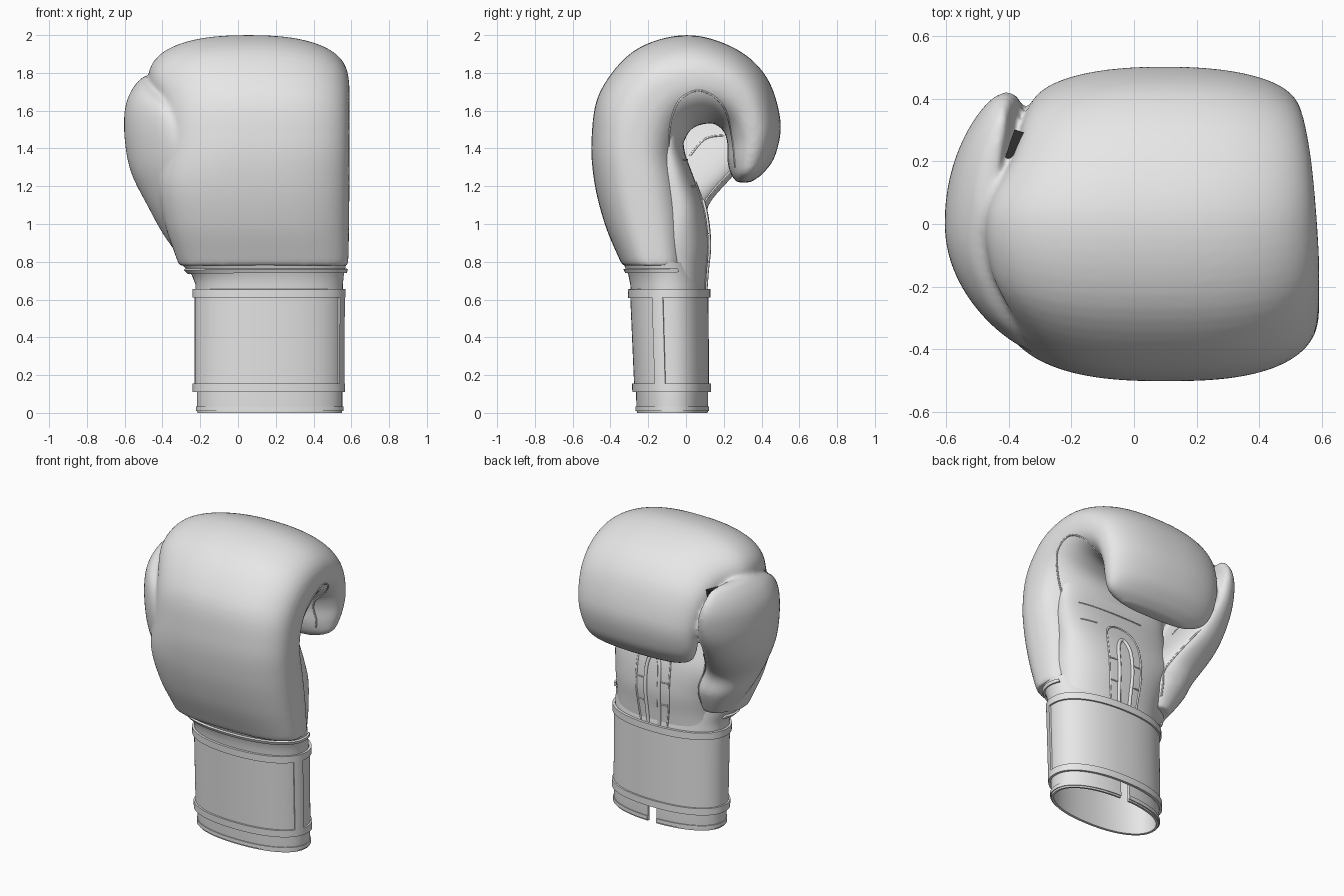
import bpy, bmesh, math
from mathutils import Vector
from mathutils.bvhtree import BVHTree

cube = bpy.data.objects.get("Cube")
if cube:
    bpy.data.objects.remove(cube, do_unlink=True)


def material(name, value):
    m = bpy.data.materials.new(name)
    m.use_nodes = True
    colour = (value, value, value, 1)
    m.diffuse_color = colour
    node = next(n for n in m.node_tree.nodes if n.type == "BSDF_PRINCIPLED")
    node.inputs["Base Color"].default_value = colour
    return m


GREY = material("grey leather", 0.8)
DARK = material("dark strap", 0.03)


def spow(value, power):
    return math.copysign(abs(value) ** power, value)


def level(z, x0, x1, y0, y1):
    """A horizontal section in the general form."""
    return (x0, x1, y0, z, y1, z)


def smooth_path(points, steps):
    """Catmull-Rom points through tuples of any length."""
    if steps == 1:
        return points
    out = []
    last = len(points) - 1
    for i in range(last):
        a, b, c, d = (points[max(0, min(last, i + k))] for k in (-1, 0, 1, 2))
        for s in range(steps):
            t = s / steps
            out.append(tuple(
                0.5 * (2 * q + (r - p) * t + (2 * p - 5 * q + 4 * r - w) * t * t
                       + (3 * q - p - 3 * r + w) * t ** 3)
                for p, q, r, w in zip(a, b, c, d)))
    out.append(points[-1])
    return out


def loft(bm, sections, steps=6, segs=96, power=(2.2, 2.2), bow=0):
    """Skin rounded sections: left x, right x, outer (y, z), inner (y, z).
    Power sets the squareness at each end; the bow bends front and back
    toward +x."""
    rings = []
    path = smooth_path(sections, steps)
    for i, (x0, x1, oy, oz, iy, iz) in enumerate(path):
        t = i / (len(path) - 1)
        e = 2 / (power[0] * (1 - t) + power[1] * t)
        centre = Vector(((x0 + x1) / 2, (oy + iy) / 2, (oz + iz) / 2))
        half = Vector((0, (iy - oy) / 2, (iz - oz) / 2))
        ring = []
        for k in range(segs):
            a = math.tau * k / segs
            p = centre + half * spow(math.sin(a), e)
            p.x += (x1 - x0) / 2 * spow(math.cos(a), e)
            p.x += bow * p.y ** 2 * (2 if p.y < 0 else 1)
            ring.append(bm.verts.new(p))
        rings.append(ring)
    for lo, hi in zip(rings, rings[1:]):
        for k in range(segs):
            n = (k + 1) % segs
            bm.faces.new((lo[k], lo[n], hi[n], hi[k]))
    bm.faces.new(rings[0])
    bm.faces.new(rings[-1])
    bmesh.ops.recalc_face_normals(bm, faces=bm.faces)


def finish(name, bm, mat=GREY):
    me = bpy.data.meshes.new(name)
    bm.to_mesh(me)
    bm.free()
    ob = bpy.data.objects.new(name, me)
    bpy.context.collection.objects.link(ob)
    me.materials.append(mat)
    bpy.ops.object.select_all(action="DESELECT")
    ob.select_set(True)
    bpy.context.view_layer.objects.active = ob
    bpy.ops.object.shade_smooth_by_angle(angle=math.radians(40))
    return ob


def shell(name, sections, keep, thickness, offset):
    """Open tube, trimmed by a rule on face centres, then thickened."""
    bm = bmesh.new()
    loft(bm, sections, steps=1)
    drop = [f for f in bm.faces
            if len(f.verts) > 4 or not keep(f.calc_center_median())]
    bmesh.ops.delete(bm, geom=drop, context="FACES")
    ob = finish(name, bm)
    mod = ob.modifiers.new("thickness", "SOLIDIFY")
    mod.thickness, mod.offset = thickness, offset
    bpy.ops.object.modifier_apply(modifier=mod.name)
    bpy.ops.object.shade_smooth_by_angle(angle=math.radians(40))


def seam(name, target, points, toward, radius=0.005):
    """Thin cord projected onto the target along a direction."""
    tree = BVHTree.FromObject(target, bpy.context.evaluated_depsgraph_get())
    spots = []
    for p in smooth_path(points, 8):
        hit = tree.ray_cast(Vector(p), Vector(toward))[0]
        spots.append(hit or tree.find_nearest(Vector(p))[0])
    cu = bpy.data.curves.new(name, "CURVE")
    cu.dimensions = "3D"
    cu.bevel_depth, cu.bevel_resolution = radius, 2
    sp = cu.splines.new("POLY")
    sp.points.add(len(spots) - 1)
    for pt, co in zip(sp.points, spots):
        pt.co = (*co, 1)
    cu.materials.append(GREY)
    ob = bpy.data.objects.new(name, cu)
    bpy.context.collection.objects.link(ob)


# Padded hand curling over the top, blended with the thumb
hand = [
    (-.31, .58, -.335, .78, .02, .78), (-.33, .585, -.36, .83, .02, .83),
    (-.39, .588, -.43, 1, .02, 1.02), (-.42, .59, -.485, 1.22, 0, 1.2),
    (-.38, .59, -.5, 1.45, -.03, 1.35), (-.39, .59, -.455, 1.7, 0, 1.46),
    (-.46, .59, -.27, 1.92, .04, 1.51), (-.47, .58, 0, 2, .1, 1.53),
    (-.39, .565, .255, 1.932, .15, 1.53), (-.355, .545, .425, 1.78, .2, 1.49),
    (-.33, .525, .5, 1.55, .22, 1.42), (-.31, .5, .475, 1.37, .22, 1.33),
    (-.26, .46, .41, 1.27, .24, 1.26), (-.15, .35, .34, 1.22, .27, 1.22)]
thumb = [level(*s) for s in (
    (.8, -.3, -.1, -.28, .05), (.95, -.405, -.07, -.33, .11),
    (1.1, -.49, -.12, -.39, .12), (1.28, -.57, -.24, -.42, .27),
    (1.45, -.6, -.33, -.41, .38), (1.6, -.6, -.38, -.35, .42),
    (1.7, -.57, -.42, -.21, .4), (1.77, -.52, -.44, -.02, .34),
    (1.79, -.48, -.45, .08, .26))]
bm = bmesh.new()
loft(bm, hand, power=(2.8, 2.1))
loft(bm, thumb, bow=.5)
body = finish("padded_hand_and_thumb", bm)
blend = body.modifiers.new("blend", "REMESH")
blend.mode, blend.voxel_size, blend.use_smooth_shade = "VOXEL", 0.012, True
relax = body.modifiers.new("relax", "SMOOTH")
relax.factor, relax.iterations = 0.5, 8

# Palm
bm = bmesh.new()
loft(bm, [level(*s) for s in (
    (.62, -.2, .53, -.27, .1), (.75, -.2, .53, -.28, .11),
    (.9, -.24, .54, -.3, .122), (1.08, -.3, .53, -.2, .1),
    (1.25, -.3, .52, -.2, .04), (1.4, -.3, .5, -.2, -.01),
    (1.55, -.3, .5, -.2, -.01))], power=(2.3, 2.6))
palm = finish("palm", bm)

# Hollow wrist cuff with a slit at the back
MID = 0.165
shell("wrist_cuff", [level(*s) for s in (
    (0, -.215, .55, -.26, .115), (.02, -.217, .552, -.262, .117),
    (.12, -.217, .552, -.265, .117), (.6, -.225, .555, -.29, .11),
    (.68, -.225, .555, -.295, .105), (.73, -.245, .56, -.305, .09),
    (.8, -.31, .575, -.335, .07))],
    lambda c: not (c.z < .12 and c.y > 0 and abs(c.x - MID) < .03), .015, -1)
shell("cuff_hem", [level(.01, -.217, .552, -.262, .117),
                   level(.035, -.217, .552, -.262, .117)],
      lambda c: not (c.y > 0 and abs(c.x - MID) < .03), .006, 1)

# Wrap strap and its raised edging
strap = [level(*s) for s in (
    (.11, -.226, .553, -.27, .119), (.155, -.226, .553, -.272, .119),
    (.61, -.226, .555, -.292, .116), (.655, -.226, .555, -.294, .116))]
shell("strap", strap, lambda c: True, .006, 0)
shell("strap_edging", strap,
      lambda c: c.z < .155 or c.z > .61 or (c.x > .4 and -.165 < c.y < -.12),
      .014, 1)

# Piping above the strap, across the front
shell("wrist_piping", [level(.745, -.259, .565, -.311, .086),
                       level(.765, -.278, .57, -.32, .08)],
      lambda c: c.y < -.04, .012, 1)

# Edge seam of the padding round the hook
seam("edge_seam", body, [(.8, y, z) for y, z in (
    (-.03, .82), (-.05, 1.1), (-.09, 1.42), (-.06, 1.61), (.01, 1.69),
    (.1, 1.7), (.2, 1.62), (.245, 1.45), (.26, 1.3))], (-1, 0, 0))

# Palm stitching
for name, w, top, r in (("palm_loop", .12, 1.22, .006),
                        ("palm_piping", .05, 1.12, .012)):
    side = [(w * .8, .65), (w, .88), (w * .9, top - .07)]
    loop = [(MID - x, .3, z) for x, z in side] + [(MID, .3, top)]
    loop += [(MID + x, .3, z) for x, z in reversed(side)]
    seam(name, palm, loop, (0, -1, 0), r)
for s in (-1, 1):
    for z in (.8, .95):
        seam("palm_cross_stitch", palm,
             [(MID + s * x, .3, z) for x in (.05, .115)], (0, -1, 0), .004)
for z, x0, x1 in ((1.34, -.05, .42), (1.2, .33, .44)):
    seam("palm_crease_stitch", palm, [(x0, .18, z), (x1, .18, z)], (0, -1, 0))

# Thumb stitching
seam("thumb_seam", body, [(-.16, .4, .86), (-.16, .4, 1), (-.22, .4, 1.13),
                          (-.31, .45, 1.3)], (0, -1, 0))
seam("thumb_inner_seam", body,
     [(0, .02, 1.36), (0, .1, 1.45), (0, .2, 1.47)], (-1, 0, 0))

# Dark strap tying the thumb to the hand
bm = bmesh.new()
bmesh.ops.create_cube(bm, size=1)
bmesh.ops.scale(bm, vec=(.035, .15, .1), verts=bm.verts)
tie = finish("thumb_tie", bm, DARK)
tie.location = (-.388, .225, 1.705)
tie.rotation_euler.z = math.radians(-18)
